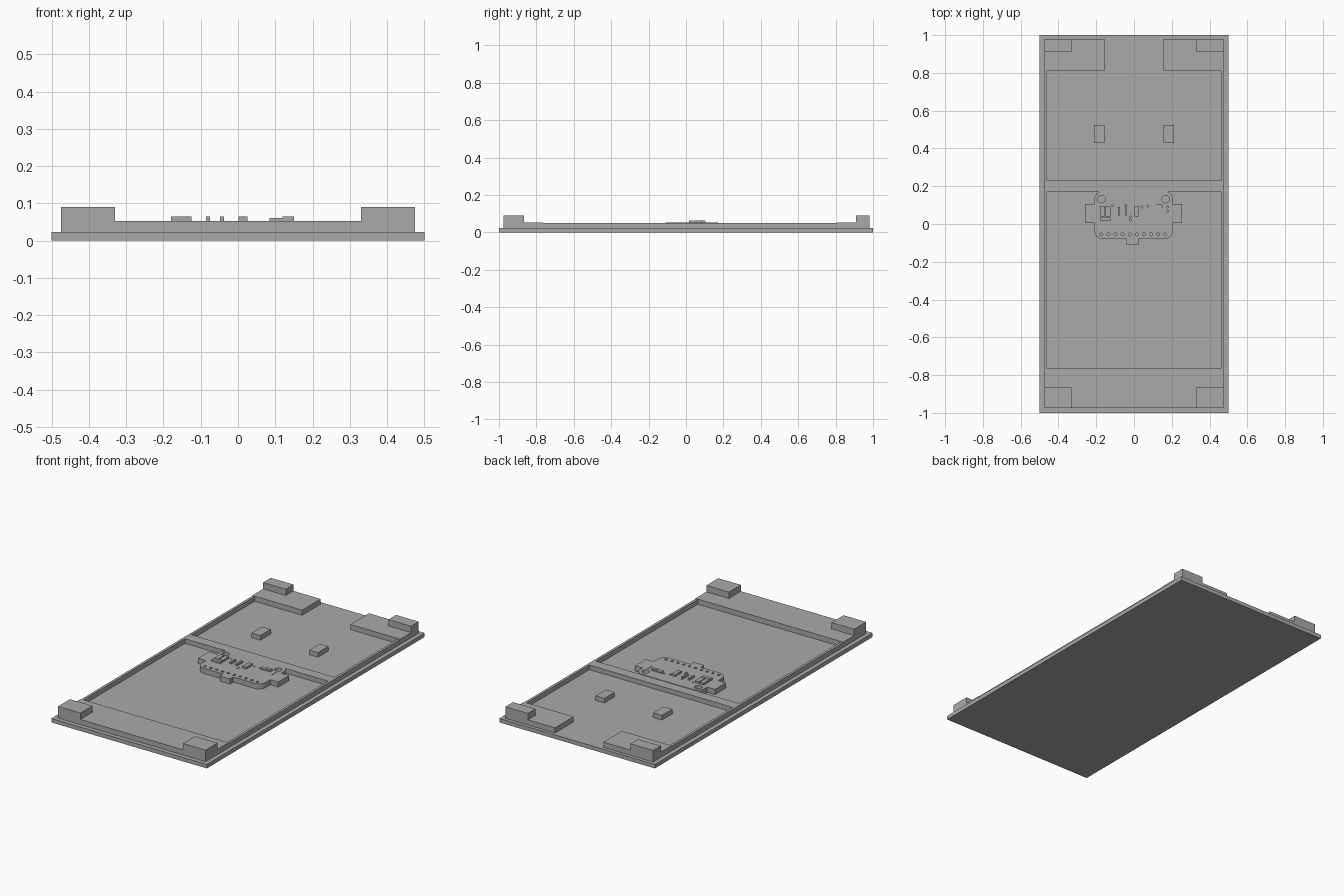
import bpy, bmesh
from math import cos, sin, radians

if "Cube" in bpy.data.objects:
    bpy.data.objects.remove(bpy.data.objects["Cube"])

GREY = (0.4, 0.4, 0.4, 1)
mat = bpy.data.materials.new("plain grey")
mat.use_nodes = True
mat.diffuse_color = GREY
mat.node_tree.nodes["Principled BSDF"].inputs["Base Color"].default_value = GREY

BASE, RAIL, DECK, POST, CHIP = 0.023, 0.05, 0.053, 0.09, 0.064


def extrude(bm, outline, z0, z1):
    """Add a closed prism with the given plan outline."""
    low = [bm.verts.new((x, y, z0)) for x, y in outline]
    high = [bm.verts.new((x, y, z1)) for x, y in outline]
    bm.faces.new(low[::-1])
    bm.faces.new(high)
    for i in range(len(low)):
        j = (i + 1) % len(low)
        bm.faces.new((low[i], low[j], high[j], high[i]))


def prisms(name, outlines, z0, z1):
    bm = bmesh.new()
    for outline in outlines:
        extrude(bm, outline, z0, z1)
    bmesh.ops.recalc_face_normals(bm, faces=bm.faces)
    mesh = bpy.data.meshes.new(name)
    bm.to_mesh(mesh)
    bm.free()
    mesh.materials.append(mat)
    obj = bpy.data.objects.new(name, mesh)
    bpy.context.collection.objects.link(obj)
    return obj


def rect(x0, x1, y0, y1):
    return [(x0, y0), (x1, y0), (x1, y1), (x0, y1)]


def arc(cx, cy, r, a0, a1, n=6):
    angles = [radians(a0 + (a1 - a0) * i / n) for i in range(n + 1)]
    return [(cx + r * cos(a), cy + r * sin(a)) for a in angles]


def circle(cx, cy, r, n=16):
    return arc(cx, cy, r, 0, 360, n)[:-1]


def box(name, x0, x1, y0, y1, z0, z1):
    return prisms(name, [rect(x0, x1, y0, y1)], z0, z1)


# Base plate and raised frame
box("base_plate", -0.5, 0.5, -1, 1, 0, BASE)
box("front_deck", -0.475, 0.475, -0.975, -0.765, BASE, DECK)
box("cross_bar", -0.46, 0.46, 0.17, 0.23, BASE, RAIL)
for side, s in (("left", 1), ("right", -1)):
    def span(a, b):
        return sorted((s * a, s * b))
    box(side + "_rail", *span(0.46, 0.475), -0.765, 0.81, BASE, RAIL)
    box(side + "_back_deck", *span(0.155, 0.475), 0.81, 0.98, BASE, DECK)
    box(side + "_front_post", *span(0.33, 0.475), -0.975, -0.865, BASE, POST)
    box(side + "_back_post", *span(0.33, 0.475), 0.91, 0.98, BASE, POST)
    box(side + "_floor_block", *span(0.157, 0.213), 0.43, 0.525, BASE, RAIL)

# Board with side tabs, front tab and rounded corners
outline = [(-0.18, 0.172)]
outline += arc(-0.172, 0.132, 0.038, 120, 180)
outline += [(-0.21, 0.105), (-0.26, 0.105), (-0.26, 0.005), (-0.21, 0.005)]
outline += arc(-0.165, -0.035, 0.045, 180, 270)
outline += [(-0.04, -0.08), (-0.04, -0.11), (0.025, -0.11), (0.025, -0.08)]
outline += arc(0.16, -0.035, 0.045, 270, 360)
outline += [(0.205, 0.005), (0.255, 0.005), (0.255, 0.105), (0.205, 0.105)]
outline += arc(0.167, 0.132, 0.038, 0, 60)
outline += [(0.175, 0.172)]
board = prisms("circuit_board", [outline], BASE, DECK)

# Screw holes, pin holes and small vias
holes = [circle(-0.172, 0.132, 0.02), circle(0.167, 0.132, 0.02)]
holes += [circle(-0.173 + 0.0376 * i, -0.055, 0.008, 12) for i in range(10)]
vias = [(-0.113, 0.1), (-0.043, 0.1), (-0.018, 0.037), (-0.018, 0.021),
        (0.042, 0.09), (0.073, 0.095), (0.178, 0.09), (0.178, 0.068)]
holes += [circle(x, y, 0.005, 8) for x, y in vias]
cutter = prisms("hole_cutter", holes, BASE - 0.01, DECK + 0.02)
cutter.hide_render = True
cut = board.modifiers.new("holes", 'BOOLEAN')
cut.operation = 'DIFFERENCE'
cut.solver = 'EXACT'
cut.object = cutter
bpy.context.view_layer.objects.active = board
bpy.ops.object.modifier_apply(modifier=cut.name)
bpy.data.objects.remove(cutter)

# Components on the board
chips = [(-0.18, -0.155, 0.04, 0.095), (-0.15, -0.125, 0.04, 0.095),
         (-0.18, -0.125, 0.015, 0.035), (-0.086, -0.075, 0.045, 0.09),
         (-0.048, -0.037, 0.045, 0.095), (0.002, 0.026, 0.04, 0.095)]
prisms("board_chips", [rect(*c) for c in chips], DECK, CHIP)
box("connector", 0.085, 0.15, 0.082, 0.104, DECK, 0.06)
box("connector_cap", 0.12, 0.15, 0.084, 0.102, 0.06, CHIP)
